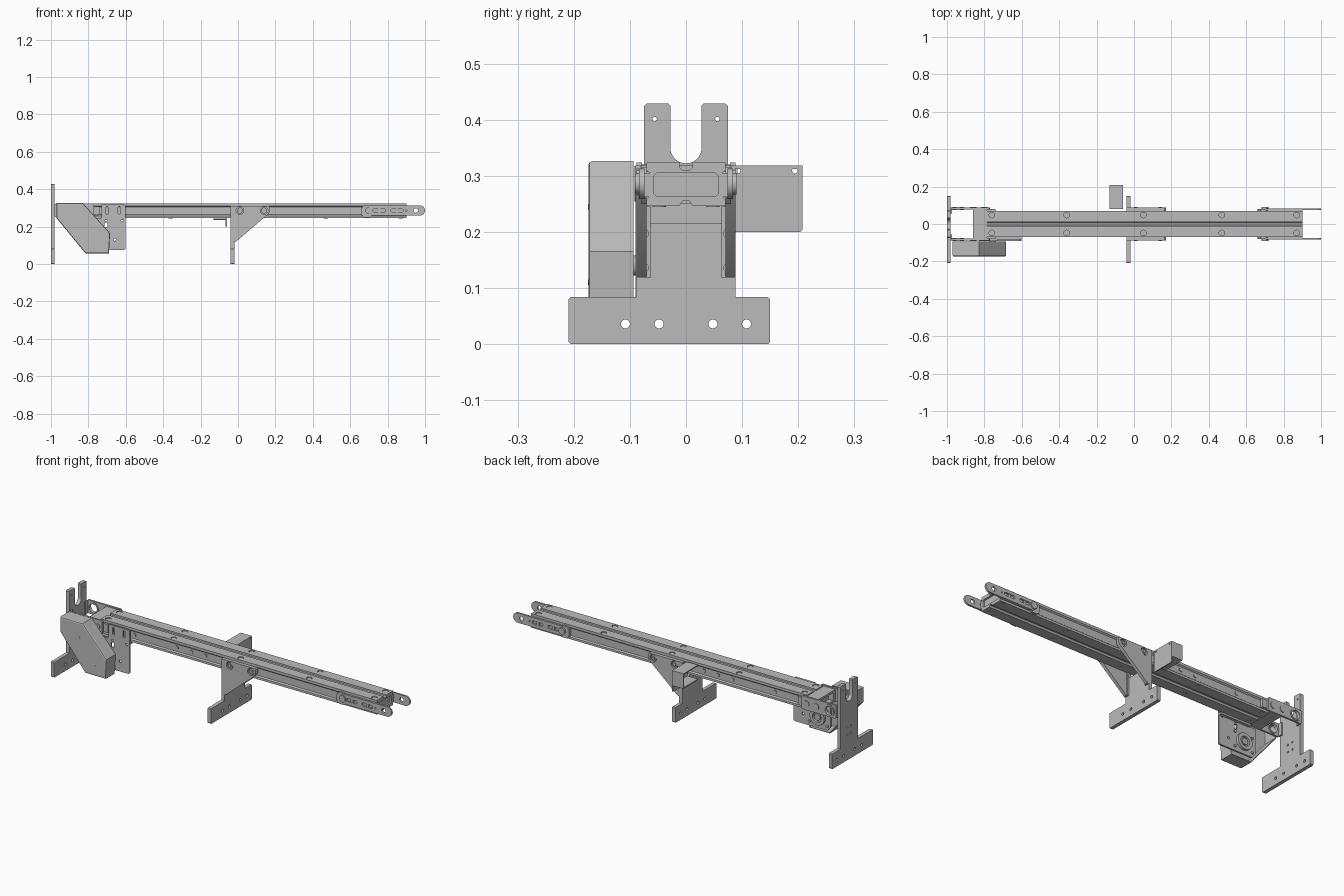
import bpy, bmesh, math
from mathutils import Matrix, Vector

cube = bpy.data.objects.get("Cube")
if cube:
    bpy.data.objects.remove(cube)

GREY = (0.5, 0.5, 0.5, 1)
steel = bpy.data.materials.new("steel grey")
steel.use_nodes = True
steel.diffuse_color = GREY
steel.node_tree.nodes["Principled BSDF"].inputs["Base Color"].default_value = GREY

# Outline planes: local x, y, z columns mapped to world axes
PLANES = {
    "xy": Matrix(((1, 0, 0), (0, 1, 0), (0, 0, 1))),
    "xz": Matrix(((1, 0, 0), (0, 0, -1), (0, 1, 0))),
    "yz": Matrix(((0, 0, 1), (1, 0, 0), (0, 1, 0))),
}
parts = []


def add(name, mesh):
    ob = bpy.data.objects.new(name, mesh)
    bpy.context.collection.objects.link(ob)
    mesh.materials.clear()
    mesh.materials.append(steel)
    parts.append(ob)
    return ob


def slot(cx, cy, r, half=0.0, upright=False, n=20):
    """Circle, or capsule when half > 0."""
    pts = []
    for i in range(n):
        a = 2 * math.pi * (i + 0.5) / n
        u, v = r * math.cos(a), r * math.sin(a)
        if upright:
            v += math.copysign(half, v)
        else:
            u += math.copysign(half, u)
        pts.append((cx + u, cy + v))
    return pts


def rect(x0, x1, y0, y1, c=0.0):
    """Rectangle with optional clipped corners."""
    if not c:
        return [(x0, y0), (x1, y0), (x1, y1), (x0, y1)]
    return [(x0 + c, y0), (x1 - c, y0), (x1, y0 + c), (x1, y1 - c),
            (x1 - c, y1), (x0 + c, y1), (x0, y1 - c), (x0, y0 + c)]


def plate(name, plane, lo, hi, outline, holes=()):
    """Filled outline with holes, extruded from lo to hi across the plane."""
    cu = bpy.data.curves.new(name, "CURVE")
    cu.dimensions, cu.fill_mode, cu.extrude = "2D", "BOTH", (hi - lo) / 2
    for pts in [outline, *holes]:
        sp = cu.splines.new("POLY")
        sp.points.add(len(pts) - 1)
        for p, q in zip(sp.points, pts):
            p.co = (q[0], q[1], 0, 1)
        sp.use_cyclic_u = True
    tmp = bpy.data.objects.new(name, cu)
    bpy.context.collection.objects.link(tmp)
    deps = bpy.context.evaluated_depsgraph_get()
    mesh = bpy.data.meshes.new_from_object(tmp.evaluated_get(deps))
    bpy.data.objects.remove(tmp)
    rot = PLANES[plane]
    normal = rot @ Vector((0, 0, 1))
    sign = sum(normal)
    mesh.transform(Matrix.Translation(normal * sign * (lo + hi) / 2) @ rot.to_4x4())
    return add(name, mesh)


def box(name, x0, x1, y0, y1, z0, z1):
    return plate(name, "xy", z0, z1, rect(x0, x1, y0, y1))


def discs(name, axis, r, depth, centres):
    """Bolt heads or bosses sharing one object."""
    rot = {"y": Matrix.Rotation(math.pi / 2, 4, "X"), "z": Matrix()}[axis]
    bm = bmesh.new()
    for c in centres:
        bmesh.ops.create_cone(bm, cap_ends=True, segments=20, radius1=r, radius2=r,
                              depth=depth, matrix=Matrix.Translation(c) @ rot)
    mesh = bpy.data.meshes.new(name)
    bm.to_mesh(mesh)
    bm.free()
    return add(name, mesh)


MID = 0.286  # height of the rail centre line

# Conveyor rail: hollow extrusion with centre grooves and flared lips
half = [(0.006, 0.31), (0.012, 0.315), (0.07, 0.315), (0.07, 0.31), (0.063, 0.304),
        (0.063, 0.264), (0.07, 0.258), (0.07, 0.246), (0.012, 0.246), (0.006, 0.255)]
profile = half + [(-y, z) for y, z in reversed(half)]
plate("rail", "yz", -0.79, 0.9, profile, [rect(-0.058, 0.058, 0.263, 0.305, 0.006)])
box("rail_end_core", -0.78, 0.89, -0.059, 0.059, 0.262, 0.306)
bolt_x = (-0.76, -0.36, 0.05, 0.47, 0.87)
discs("rail_bottom_bolts", "z", 0.012, 0.004, [(x, s * 0.048, 0.246) for x in bolt_x for s in (-1, 1)])
discs("rail_side_bolts", "y", 0.01, 0.006,
      [(x, s * 0.064, MID) for x in (-0.59, -0.33, -0.24, -0.155) for s in (-1, 1)])

# Foot plates: forked end plate and middle leg
foot_holes = [slot(y, 0.036, 0.008) for y in (-0.108, -0.048, 0.048, 0.108)]


def foot(stem, top):
    return ([(-0.209, 0.004), (-0.205, 0), (0.146, 0), (0.15, 0.004), (0.15, 0.08),
             (0.146, 0.084), (stem, 0.084)] + top
            + [(-stem, 0.084), (-0.205, 0.084), (-0.209, 0.08)])


cradle = [(0.028 * math.cos(a), 0.35 - 0.028 * math.sin(a))
          for a in (math.pi * i / 12 for i in range(13))]
fork = ([(0.075, 0.424), (0.07, 0.429), (0.032, 0.429), (0.028, 0.425)] + cradle
        + [(-0.028, 0.425), (-0.032, 0.429), (-0.07, 0.429), (-0.075, 0.424)])
plate("end_foot", "yz", -1.0, -0.98, foot(0.075, fork),
      foot_holes + [slot(s * 0.056, 0.401, 0.004) for s in (-1, 1)]
      + [slot(s * 0.017, z, 0.005) for s in (-1, 1) for z in (0.14, 0.18)])
plate("middle_foot", "yz", -0.04, -0.02,
      foot(0.088, [(0.088, 0.216), (-0.088, 0.216)]), foot_holes)

# Parts repeated on both sides of the rail
for side, s in (("right", -1), ("left", 1)):
    def span(a, b):
        return sorted((s * a, s * b))

    # Top strips with recessed bolts
    plate(side + "_top_strip", "xy", 0.314, 0.324, rect(-0.79, 0.9, *span(0.012, 0.07)),
          [slot(x, s * 0.048, 0.015) for x in bolt_x])
    discs(side + "_top_bolts", "z", 0.012, 0.008, [(x, s * 0.048, 0.317) for x in bolt_x])

    # Gusset brackets on the middle foot
    plate(side + "_gusset", "xz", *span(0.07, 0.088),
          [(-0.04, 0.12), (-0.01, 0.12), (0.165, 0.27), (0.17, 0.28), (0.17, 0.304),
           (0.164, 0.31), (-0.04, 0.31)], [slot(x, MID, 0.02) for x in (0.01, 0.14)])
    plate(side + "_gusset_flange", "yz", -0.02, -0.012, rect(*span(0.063, 0.088), 0.118, 0.245),
          [slot(s * 0.075, z, 0.008) for z in (0.136, 0.197)])
    discs(side + "_gusset_bolts", "y", 0.016, 0.02, [(x, s * 0.074, MID) for x in (0.01, 0.14)])
    discs(side + "_gusset_pins", "y", 0.009, 0.02, [(x, s * 0.08, MID) for x in (0.01, 0.14)])

    # Tail tension arms with slots and an eye at the tip
    tip = [(0.973 + 0.027 * math.sin(a), MID - 0.027 * math.cos(a))
           for a in (math.pi * i / 12 for i in range(13))]
    plate(side + "_tail_arm", "xz", *span(0.074, 0.084), [(0.7, 0.259)] + tip + [(0.7, 0.313)],
          [slot(0.95, MID, 0.012), slot(0.9, MID, 0.004)]
          + [slot(x, MID, 0.009, 0.024) for x in (0.755, 0.85)])
    plate(side + "_tail_mount", "xz", *span(0.062, 0.075), rect(0.66, 0.9, 0.262, 0.305))
    plate(side + "_tail_hook", "xz", *span(0.07, 0.08), rect(0.66, 0.72, 0.25, 0.315, 0.015))
    discs(side + "_tail_bolt", "y", 0.019, 0.01, [(0.7, s * 0.085, MID)])
    discs(side + "_tail_slot_bolts", "y", 0.009, 0.008, [(x, s * 0.079, MID) for x in (0.755, 0.85)])

    # Head bearing plates
    plate(side + "_head_plate", "xz", *span(0.078, 0.088), rect(-0.98, -0.77, 0.25, 0.324, 0.006),
          [slot(-0.94, MID, 0.026)])
    plate(side + "_bearing_ring", "xz", *span(0.074, 0.092), slot(-0.94, MID, 0.032),
          [slot(-0.94, MID, 0.024)])
    plate(side + "_head_flange", "yz", -0.98, -0.972, rect(*span(0.056, 0.08), 0.252, 0.32))
    discs(side + "_head_bolts", "y", 0.017, 0.006, [(x, s * 0.089, MID) for x in (-0.86, -0.8)])
    plate(side + "_head_spacer", "xz", *span(0.06, 0.079), rect(-0.86, -0.74, 0.262, 0.308))

# Head cross piece between the bearing plates
box("head_cross_top", -0.86, -0.785, -0.078, 0.078, 0.306, 0.318)
box("head_cross_bottom", -0.86, -0.785, -0.078, 0.078, 0.25, 0.262)
box("head_cross_web", -0.83, -0.785, -0.07, 0.07, 0.26, 0.308)

# Motor mounting plate with gearbox boss
plate("motor_plate", "xz", -0.09, -0.08,
      [(-0.83, 0.1), (-0.81, 0.075), (-0.608, 0.075), (-0.602, 0.081),
       (-0.602, 0.312), (-0.61, 0.318), (-0.73, 0.318), (-0.73, 0.24), (-0.83, 0.24)],
      [slot(x, 0.287, 0.007, 0.013, True) for x in (-0.7, -0.635)]
      + [slot(-0.66, 0.13, 0.007), slot(-0.62, 0.235, 0.007),
         slot(-0.705, 0.235, 0.007), rect(-0.715, -0.698, 0.195, 0.222)])
box("motor_plate_lip", -0.79, -0.602, -0.085, -0.064, 0.235, 0.245)
plate("gearbox_ring", "xz", -0.08, -0.066, slot(-0.755, 0.14, 0.045, n=32),
      [slot(-0.755, 0.14, 0.027, n=32)])
discs("gearbox_hub", "y", 0.018, 0.03, [(-0.755, -0.083, 0.14)])
discs("motor_plate_screws", "y", 0.007, 0.008,
      [(x, -0.078, z) for x in (-0.81, -0.7) for z in (0.1, 0.18)])

# Slanted drive cover: shell open at the back
bm = bmesh.new()
cover = [(-0.97, 0.245), (-0.815, 0.056), (-0.69, 0.056), (-0.684, 0.165), (-0.83, 0.326), (-0.97, 0.326)]
front = bm.faces.new([bm.verts.new((x, -0.174, z)) for x, z in cover])
rim = list(front.edges)
walls = bmesh.ops.extrude_edge_only(bm, edges=rim)["geom"]
bmesh.ops.translate(bm, vec=(0, 0.08, 0), verts=[g for g in walls if isinstance(g, bmesh.types.BMVert)])
bmesh.ops.bevel(bm, geom=rim, offset=0.007, segments=2, profile=0.5, affect="EDGES")
bmesh.ops.recalc_face_normals(bm, faces=bm.faces)
mesh = bpy.data.meshes.new("drive_cover")
bm.to_mesh(mesh)
bm.free()
drive_cover = add("drive_cover", mesh)
wall = drive_cover.modifiers.new("wall", "SOLIDIFY")
wall.thickness, wall.offset = 0.004, -1
discs("cover_screws", "y", 0.005, 0.002, [(-0.85, -0.174, 0.245), (-0.755, -0.174, 0.11)])

# Control box on the left side: open towards the head
plate("control_back", "yz", -0.066, -0.06, rect(0.08, 0.208, 0.2, 0.318, 0.004),
      [slot(y, 0.309, 0.005) for y in (0.092, 0.194)])
box("control_top", -0.13, -0.062, 0.08, 0.208, 0.312, 0.318)
box("control_side", -0.13, -0.062, 0.202, 0.208, 0.235, 0.318)
box("control_bottom", -0.13, -0.062, 0.08, 0.208, 0.235, 0.241)

# Smooth the round parts, keep edges sharp and the folded cover flat
bpy.ops.object.select_all(action="DESELECT")
for ob in parts:
    ob.select_set(ob != drive_cover)
bpy.context.view_layer.objects.active = parts[0]
bpy.ops.object.shade_smooth_by_angle(angle=math.radians(30))
